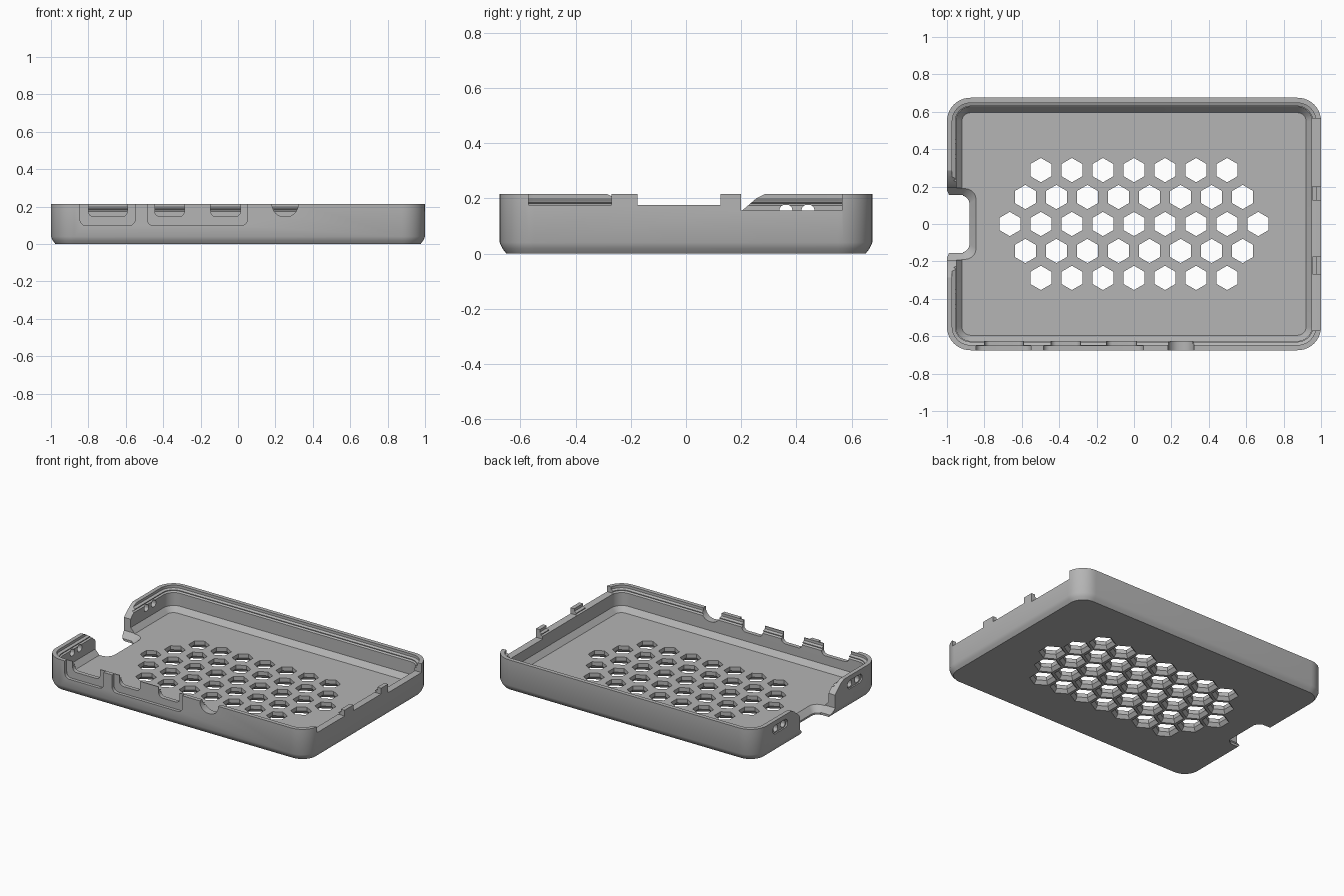
import bpy, bmesh, math
from mathutils import Vector

cube = bpy.data.objects.get("Cube")
if cube:
    bpy.data.objects.remove(cube, do_unlink=True)

# One plain grey plastic
GREY = (0.46, 0.46, 0.46, 1.0)
plastic = bpy.data.materials.new("grey plastic")
plastic.use_nodes = True
plastic.diffuse_color = GREY
plastic.node_tree.nodes["Principled BSDF"].inputs["Base Color"].default_value = GREY


def rounded_rect(u0, u1, v0, v1, r, steps=8):
    """Counter-clockwise rounded rectangle outline."""
    corners = [(u1 - r, v1 - r), (u0 + r, v1 - r), (u0 + r, v0 + r), (u1 - r, v0 + r)]
    pts = []
    for q, (cu, cv) in enumerate(corners):
        for i in range(steps + 1):
            a = (q + i / steps) * math.pi / 2
            pts.append((cu + r * math.cos(a), cv + r * math.sin(a)))
    return pts


def circle(cu, cv, r, sides, turn=0.0):
    return [(cu + r * math.cos(turn + i * math.tau / sides),
             cv + r * math.sin(turn + i * math.tau / sides)) for i in range(sides)]


def place(u, v, d, axis):
    return Vector({"x": (d, u, v), "y": (u, d, v), "z": (u, v, d)}[axis])


def loft(bm, sections, axis="z"):
    """Solid through a list of (outline, depth) sections, capped at both ends."""
    rings = [[bm.verts.new(place(u, v, d, axis)) for u, v in outline]
             for outline, d in sections]
    faces = [bm.faces.new(rings[0]), bm.faces.new(rings[-1])]
    n = len(rings[0])
    for a, b in zip(rings, rings[1:]):
        for i in range(n):
            j = (i + 1) % n
            faces.append(bm.faces.new((a[i], a[j], b[j], b[i])))
    bmesh.ops.recalc_face_normals(bm, faces=faces)


def make_object(name, bm):
    mesh = bpy.data.meshes.new(name)
    bm.to_mesh(mesh)
    bm.free()
    mesh.materials.append(plastic)
    obj = bpy.data.objects.new(name, mesh)
    bpy.context.collection.objects.link(obj)
    return obj


# Tray shell: wall profile as (inset, height) from underside to floor
HX, HY, TOP, FLOOR = 1.0, 0.675, 0.215, 0.05
profile = [(0.024, 0), (0.01, 0.018), (0, 0.04), (0, TOP), (0.028, TOP), (0.028, 0.197),
           (0.045, 0.19), (0.045, 0.185), (0.034, 0.181), (0.05, 0.174),
           (0.05, 0.085), (0.08, FLOOR)]
bm = bmesh.new()
loft(bm, [(rounded_rect(-HX + o, HX - o, -HY + o, HY - o, 0.125 - o, 10), z)
          for o, z in profile])
tray = make_object("case_tray", bm)

cutters = []


def cutter(name, parts):
    """parts: list of (sections, axis); parts in one cutter never overlap."""
    bm = bmesh.new()
    for sections, axis in parts:
        loft(bm, sections, axis)
    obj = make_object(name, bm)
    obj.hide_render = True
    cutters.append(obj)


def prism(outline, d0, d1, axis):
    return ([(outline, d0), (outline, d1)], axis)


# Hexagonal vents, countersunk from below
vents = []
for row, count in enumerate((7, 8, 9, 8, 7)):
    y = (2 - row) * 0.144
    for i in range(count):
        x = (i - (count - 1) / 2) * 0.166
        wide, slim = (circle(x, y, r, 6, math.pi / 6) for r in (0.086, 0.065))
        vents.append(([(wide, -0.001), (slim, 0.023), (slim, 0.1)], "z"))
cutter("vent_cutter", vents)

# Front wall: shallow outer recesses, then port openings and a round jack
cutter("recess_cutter", [prism(rounded_rect(a, b, 0.098, 0.4, 0.035), -0.75, -0.653, "y")
                         for a, b in ((-0.845, -0.55), (-0.485, 0.05))])
ports = [prism(rounded_rect(a, b, 0.146, 0.4, 0.03), -0.75, -0.605, "y")
         for a, b in ((-0.8, -0.592), (-0.445, -0.287), (-0.146, 0.014))]
ports.append(prism(rounded_rect(0.182, 0.322, 0.146, 0.4, 0.065), -0.75, -0.605, "y"))
cutter("port_cutter", ports)

# Left end wall: three lowered stretches with two tabs between
cutter("end_opening_cutter", [prism([(a, z), (b, z), (b, 0.4), (a, 0.4)], 0.9, 1.1, "x")
                              for a, b, z in ((-0.57, -0.27, 0.175), (-0.175, 0.125, 0.175),
                                              (0.2, 0.565, 0.155))])

# Right end wall: flared notch through the wall
half = [(0.155, -0.1), (0.155, 0.09), (0.2, 0.153), (0.255, 0.2), (0.285, TOP), (0.285, 0.4)]
notch = half + [(-y, z) for y, z in reversed(half)]
cutter("notch_cutter", [prism(notch, -1.1, -0.915, "x")])

# Floor bay behind the notch, with a sloping rim
bay_low = rounded_rect(-1.2, -0.88, -0.152, 0.152, 0.045)
bay_high = rounded_rect(-1.2, -0.842, -0.192, 0.192, 0.06)
cutter("bay_cutter", [([(bay_low, -0.1), (bay_low, 0.012), (bay_high, FLOOR + 0.003),
                        (bay_high, 0.15)], "z")])

# Right end wall: pairs of strap holes in shallow pockets
cutter("pocket_cutter", [prism(rounded_rect(s * 0.405 - 0.08, s * 0.405 + 0.08,
                                            0.125, 0.183, 0.028), -1.1, -0.99, "x")
                         for s in (-1, 1)])
cutter("strap_hole_cutter", [prism(rounded_rect(y - 0.023, y + 0.023, 0.132, 0.176, 0.018),
                                   -1.1, -0.9, "x")
                             for y in (-0.442, -0.362, 0.362, 0.442)])

# Cut everything, then drop the cutters
bpy.context.view_layer.objects.active = tray
for obj in cutters:
    mod = tray.modifiers.new(obj.name, "BOOLEAN")
    mod.operation = "DIFFERENCE"
    mod.solver = "EXACT"
    mod.object = obj
    bpy.ops.object.modifier_apply(modifier=mod.name)
for obj in cutters:
    bpy.data.objects.remove(obj, do_unlink=True)

# Smooth round corners, keep crisp edges
for obj in bpy.context.selected_objects:
    obj.select_set(False)
tray.select_set(True)
bpy.ops.object.shade_smooth_by_angle(angle=math.radians(25))
